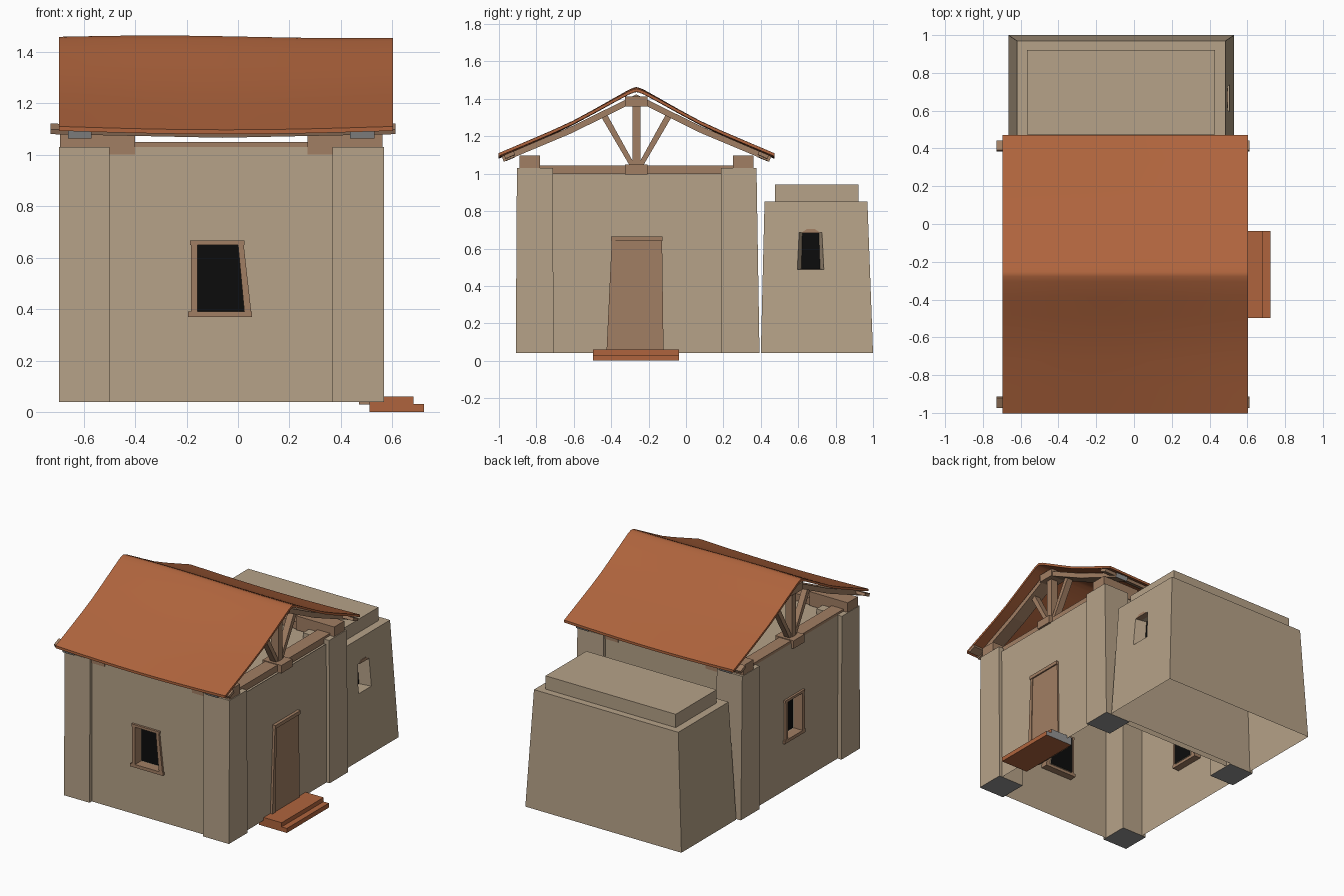
import bpy, bmesh, math
from mathutils import Vector

if "Cube" in bpy.data.objects:
    bpy.data.objects.remove(bpy.data.objects["Cube"])


def mat(name, r, g, b):
    lin = [(c / 255 / 12.92 if c < 11 else ((c / 255 + 0.055) / 1.055) ** 2.4) for c in (r, g, b)]
    m = bpy.data.materials.new(name)
    m.diffuse_color = (*lin, 1)
    m.use_nodes = True
    m.node_tree.nodes["Principled BSDF"].inputs["Base Color"].default_value = m.diffuse_color
    return m


PLASTER = mat("plaster", 182, 162, 136)
WOOD = mat("wood", 161, 126, 99)
TILE = mat("terracotta", 175, 100, 61)
BLACK = mat("black", 12, 12, 12)
GREY = mat("grey", 148, 148, 148)
RY = -0.265      # ridge line in y


def finish(bm, name, mats, rule=None, outward=None):
    bmesh.ops.recalc_face_normals(bm, faces=bm.faces)
    bm.faces.ensure_lookup_table()
    if outward and bm.faces[0].normal.dot(Vector(outward)) < 0:
        bmesh.ops.reverse_faces(bm, faces=bm.faces)
    if rule:
        for f in bm.faces:
            f.material_index = int(rule(f))
    me = bpy.data.meshes.new(name)
    bm.to_mesh(me)
    bm.free()
    for m in mats:
        me.materials.append(m)
    ob = bpy.data.objects.new(name, me)
    bpy.context.collection.objects.link(ob)
    return ob


def loft(name, a, b, mats, rule=None):
    """Solid between two matching polygons."""
    bm = bmesh.new()
    va, vb = [bm.verts.new(p) for p in a], [bm.verts.new(p) for p in b]
    n = len(a)
    bm.faces.new(va)
    bm.faces.new(vb[::-1])
    for i in range(n):
        bm.faces.new((va[i], vb[i], vb[(i + 1) % n], va[(i + 1) % n]))
    return finish(bm, name, mats, rule)


def slab(name, pts, place, d0, d1, mats, rule=None):
    return loft(name, [place(u, z, d0) for u, z in pts], [place(u, z, d1) for u, z in pts], mats, rule)


def rect(u0, u1, z0, z1):
    return [(u0, z0), (u1, z0), (u1, z1), (u0, z1)]


def across(u, z, d):
    return (d, u, z)


def box(name, x0, x1, y0, y1, z0, z1, mats, rule=None):
    return slab(name, rect(y0, y1, z0, z1), across, x0, x1, mats, rule)


def window_wall(name, outer, hole, pane, place, depth, outward):
    """Wall sheet with a recessed window and a black pane."""
    bm = bmesh.new()
    o = [bm.verts.new(place(u, z, 0)) for u, z in outer]
    h = [bm.verts.new(place(u, z, 0)) for u, z in hole]
    p = [bm.verts.new(place(u, z, depth)) for u, z in pane]
    for r, s in ((o, h), (h, p)):
        for i in range(4):
            j = (i + 1) % 4
            bm.faces.new((r[i], r[j], s[j], s[i]))
    bm.faces.new(p).material_index = 1
    return finish(bm, name, [PLASTER, BLACK], None, outward)


def sheet(name, pts, outward):
    bm = bmesh.new()
    bm.faces.new([bm.verts.new(p) for p in pts])
    return finish(bm, name, [PLASTER], None, outward)


# walls of the main house
def front(u, z, d):
    return (u, -0.885 + d, z)


def left(u, z, d):
    return (-0.665 + d, -0.305 - u, z)


for nm, place, lean, us, out in (("front", front, 0.025, (-0.6, 0.48), (0, -1, 0)),
                                 ("left", left, 0.0, (-0.6, 0.55), (-1, 0, 0))):
    hole = [(-0.16, 0.39), (lean, 0.39), (0, 0.65), (-0.16, 0.65)]
    window_wall(nm + "_wall", rect(*us, 0.04, 1.03), hole, hole, place, 0.06, out)
    # window frame bars
    bars = {"jamb_a": rect(-0.182, -0.158, 0.385, 0.652),
            "jamb_b": [(lean, 0.385), (lean + 0.027, 0.385), (0.022, 0.652), (0, 0.652)],
            "lintel": rect(-0.186, 0.026, 0.65, 0.667),
            "sill": rect(-0.195, 0.03 + lean, 0.37, 0.392)}
    for b, pts in bars.items():
        slab(f"{nm}_window_{b}", pts, place, -0.015, 0.05, [WOOD])
sheet("back_wall", [(-0.6, 0.355, 0.04), (0.48, 0.355, 0.04), (0.48, 0.355, 1.03), (-0.6, 0.355, 1.03)], (0, 1, 0))
sheet("right_wall", [(0.545, -0.8, 0.04), (0.545, 0.3, 0.04), (0.545, 0.3, 1.0), (0.545, -0.8, 1.0)], (1, 0, 0))
sheet("ceiling", [(-0.665, -0.88, 0.995), (0.545, -0.88, 0.995), (0.545, 0.355, 0.995), (-0.665, 0.355, 0.995)], (0, 0, 1))

# corner pillars, with blocks and wall plates on top
for sx, xo, xi in (("left", -0.695, -0.5), ("right", 0.568, 0.368)):
    for sy, yo, yi, lean in (("front", -0.91, -0.708, 0.006), ("back", 0.393, 0.19, -0.016)):
        base = [(xo, yo, 0.04), (xi, yo, 0.04), (xi, yi, 0.04), (xo, yi, 0.04)]
        top = [(xo, yo + lean, 1.03), (xi, yo + lean, 1.03), (xi, yi - 0.004, 1.03), (xo, yi - 0.004, 1.03)]
        loft(f"{sy}_{sx}_pillar", base, top, [PLASTER, GREY], lambda f: f.normal.z < -0.9)
for y0, y1, sy in ((-0.89, -0.78, "front"), (0.25, 0.36, "back")):
    box(sy + "_left_block", -0.692, -0.4, y0, y1, 1.0, 1.097, [WOOD])
    box(sy + "_right_block", 0.27, 0.562, y0, y1, 1.0, 1.097, [WOOD])
    box(sy + "_wall_plate", -0.5, 0.37, y0 + 0.01, y1 - 0.01, 1.0, 1.05, [WOOD])

# roof trusses
RAFTER = [(0.71, 1.064), (0.345, 1.217), (0.0, 1.388), (0.0, 1.424), (0.345, 1.254), (0.72, 1.093)]
for side, x0, x1 in (("left", -0.66, -0.57), ("right", 0.435, 0.53)):
    box(side + "_tie_beam", x0, x1, -0.79, 0.26, 1.0, 1.045, [WOOD])
    box(side + "_king_post", x0 + 0.02, x1 - 0.02, RY - 0.022, RY + 0.022, 1.03, 1.38, [WOOD])
    box(side + "_post_foot", x0 - 0.02, x1 + 0.03, RY - 0.06, RY + 0.06, 0.995, 1.05, [WOOD])
    box(side + "_post_head", x0 - 0.01, x1 + 0.01, RY - 0.06, RY + 0.06, 1.36, 1.412, [WOOD])
    for s, end in ((-1, "front"), (1, "back")):
        strut = [(0.01, 1.05), (0.04, 1.05), (0.188, 1.303), (0.158, 1.318)]
        slab(f"{side}_{end}_strut", [(RY + s * u, z) for u, z in strut], across, x0 + 0.025, x1 - 0.025, [WOOD])
        slab(f"{side}_{end}_rafter", [(RY + s * u, z) for u, z in RAFTER], across, x0, x1, [WOOD, GREY],
             lambda f: abs(f.calc_center_median().y - RY) > 0.66)

# eave logs, tilted with the roof and sagging in the middle
for s, end in ((-1, "front"), (1, "back")):
    log = [(0.648, 1.102), (0.70, 1.080), (0.708, 1.099), (0.656, 1.121)]
    mid = [(-0.06, RY + s * u, z - 0.014) for u, z in log]
    for side, x in (("left", -0.728), ("right", 0.612)):
        loft(f"{end}_{side}_eave_log", [(x, RY + s * u, z) for u, z in log], mid, [WOOD])

# roof skin, concave and slightly wavy
half = [(0.012, 1.456), (0.04, 1.445), (0.12, 1.402), (0.22, 1.347), (0.34, 1.283),
        (0.46, 1.228), (0.6, 1.168), (0.737, 1.11)]
line = [(-u, z) for u, z in half[::-1]] + [(0, 1.458)] + half
bm = bmesh.new()
rows = []
for i in range(17):
    x = -0.695 + 1.298 * i / 16
    row = []
    for u, z in line:
        k = min(1, abs(u) / 0.735)
        wave = (1 - k) * 0.005 * math.sin((x + 0.695) * 4.2) - k * 0.013 * math.sin(math.pi * i / 16)
        row.append((x, RY + u, z + wave))
    rows.append(row)
layers = [[[bm.verts.new((x, y, z - t)) for x, y, z in r] for r in rows] for t in (0, 0.017)]
n = len(line)
for g in layers:
    for a, b in zip(g, g[1:]):
        for j in range(n - 1):
            bm.faces.new((a[j], b[j], b[j + 1], a[j + 1]))
# rim of the roof
top, low = layers
for i in (0, -1):
    for j in range(n - 1):
        bm.faces.new((top[i][j], top[i][j + 1], low[i][j + 1], low[i][j]))
for j in (0, -1):
    for i in range(16):
        bm.faces.new((top[i][j], top[i + 1][j], low[i + 1][j], low[i][j]))
roof = finish(bm, "tiled_roof", [TILE])
bpy.context.view_layer.objects.active = roof
roof.select_set(True)
bpy.ops.object.shade_smooth_by_angle(angle=math.radians(40))

# door, lintel, sill and steps
slab("door", [(-0.425, 0.045), (-0.12, 0.045), (-0.128, 0.65), (-0.395, 0.65)], across, 0.52, 0.556, [WOOD])
box("door_lintel", 0.53, 0.566, -0.4, -0.125, 0.64, 0.664, [WOOD])
slab("door_post", [(-0.425, 0.045), (-0.392, 0.045), (-0.378, 0.645), (-0.397, 0.645)], across, 0.53, 0.561, [WOOD])
box("door_sill", 0.47, 0.56, -0.42, -0.12, 0.03, 0.05, [WOOD])
for nm, x1, z0, z1 in (("lower_step", 0.722, 0.0, 0.031), ("upper_step", 0.682, 0.031, 0.06)):
    box(nm, 0.51, x1, -0.497, -0.038, z0, z1, [TILE, GREY], lambda f: f.normal.y > 0.9)


# annex with leaning walls, right wall carries the window
def annex_side(u, z, d):
    return (0.53 - 0.045 * (z - 0.04) / 0.81 - d, u, z)


window_wall("annex_right_wall", [(0.4, 0.04), (1.0, 0.04), (0.97, 0.85), (0.42, 0.85)],
            [(0.595, 0.487), (0.737, 0.487), (0.727, 0.685), (0.605, 0.685)],
            [(0.617, 0.49), (0.717, 0.49), (0.71, 0.685), (0.622, 0.685)], annex_side, 0.08, (1, 0, 0))
slab("annex_window_lintel", [(0.615, 0.683), (0.72, 0.683), (0.69, 0.703), (0.645, 0.703)],
     annex_side, -0.004, 0.04, [WOOD])
B = [(-0.665, 0.4, 0.04), (0.53, 0.4, 0.04), (0.53, 1.0, 0.04), (-0.665, 1.0, 0.04)]
T = [(-0.62, 0.42, 0.85), (0.485, 0.42, 0.85), (0.485, 0.97, 0.85), (-0.62, 0.97, 0.85)]
for nm, i, out in (("front", 0, (0, -1, 0)), ("back", 2, (0, 1, 0)), ("left", 3, (-1, 0, 0))):
    j = (i + 1) % 4
    sheet(f"annex_{nm}_wall", [B[i], B[j], T[j], T[i]], out)
sheet("annex_top", T, (0, 0, 1))
box("annex_roof_cap", -0.567, 0.43, 0.475, 0.922, 0.85, 0.942, [PLASTER])
